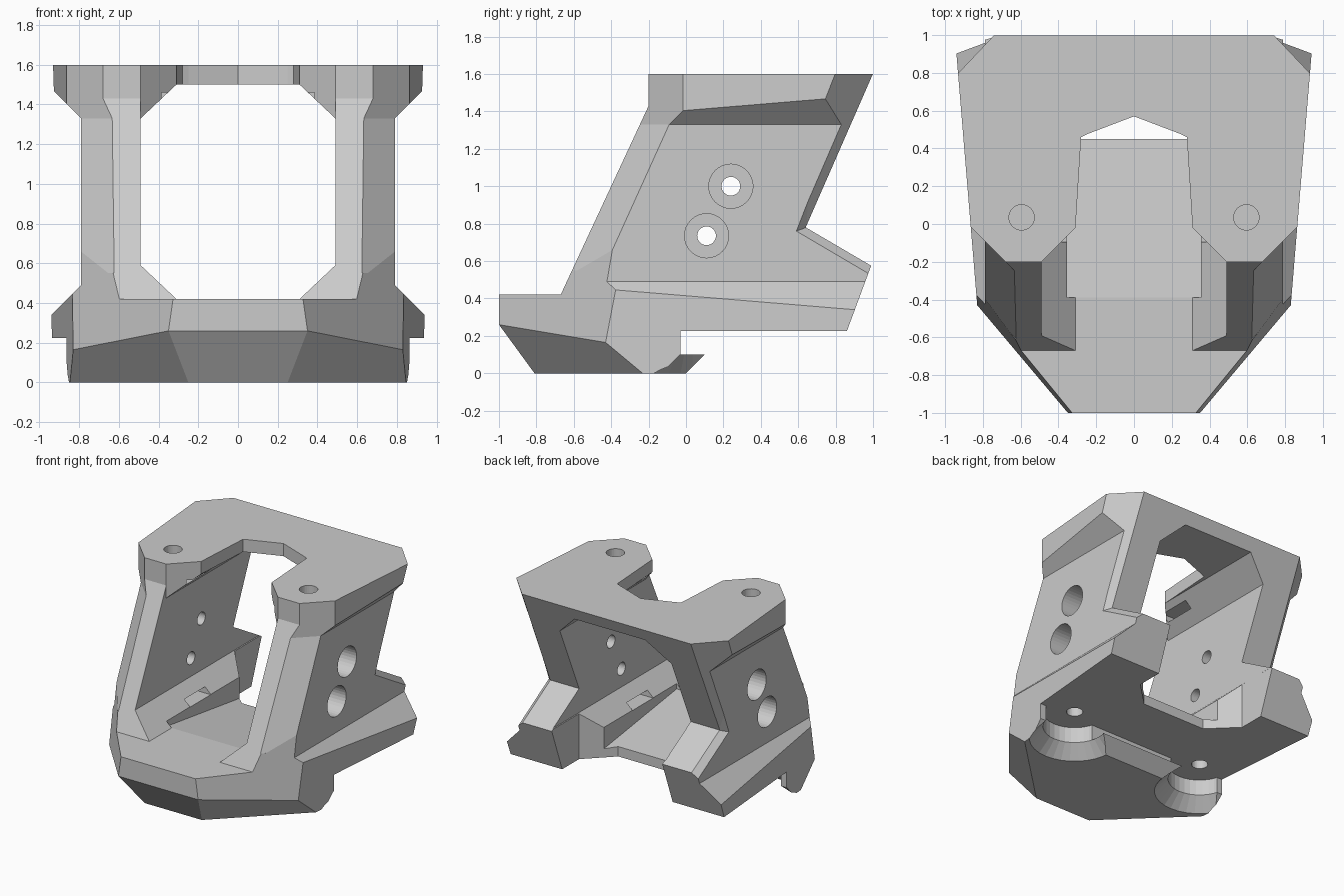
import bpy, bmesh
from mathutils import Vector
from math import pi

if "Cube" in bpy.data.objects:
    bpy.data.objects.remove(bpy.data.objects["Cube"], do_unlink=True)

grey = bpy.data.materials.new("matte grey")
grey.use_nodes = True
grey.diffuse_color = (0.6, 0.6, 0.6, 1)
grey.node_tree.nodes["Principled BSDF"].inputs["Base Color"].default_value = (0.6, 0.6, 0.6, 1)


def finish(bm, name):
    bmesh.ops.recalc_face_normals(bm, faces=bm.faces[:])
    me = bpy.data.meshes.new(name)
    bm.to_mesh(me)
    bm.free()
    me.materials.append(grey)
    ob = bpy.data.objects.new(name, me)
    bpy.context.collection.objects.link(ob)
    return ob


def prism(name, pts, axis, lo, hi):
    """Extrude a 2D outline along an axis from lo to hi."""
    place = {"X": lambda a, b, t: (t, a, b),
             "Y": lambda a, b, t: (a, t, b),
             "Z": lambda a, b, t: (a, b, t)}[axis]
    bm = bmesh.new()
    face = bm.faces.new([bm.verts.new(place(a, b, lo)) for a, b in pts])
    ext = bmesh.ops.extrude_face_region(bm, geom=[face])
    move = Vector(place(0, 0, hi - lo))
    bmesh.ops.translate(bm, vec=move, verts=[g for g in ext["geom"] if isinstance(g, bmesh.types.BMVert)])
    return finish(bm, name)


def hull(name, pts):
    bm = bmesh.new()
    for p in pts:
        bm.verts.new(p)
    bmesh.ops.convex_hull(bm, input=bm.verts[:])
    return finish(bm, name)


def rod(name, r1, r2, loc, depth, along_x=False, sides=32):
    bpy.ops.mesh.primitive_cone_add(vertices=sides, radius1=r1, radius2=r2, depth=depth, location=loc,
                                    rotation=(0, pi / 2 if along_x else 0, 0))
    ob = bpy.context.object
    ob.name = name
    ob.data.materials.append(grey)
    return ob


def combine(body, tool, operation="DIFFERENCE"):
    tool.hide_render = True
    bpy.context.view_layer.update()
    mod = body.modifiers.new(tool.name, "BOOLEAN")
    mod.operation, mod.solver, mod.object = operation, "EXACT", tool
    bpy.context.view_layer.objects.active = body
    bpy.ops.object.modifier_apply(modifier=mod.name)
    bpy.data.objects.remove(tool, do_unlink=True)


def mirrored(half):
    """Complete a right-hand outline across x = 0."""
    return half + [(-a, b) for a, b in reversed(half) if a > 0]


# Outer envelope: a block trimmed by planes given as three points
bm = bmesh.new()
bmesh.ops.create_cube(bm, size=1)
for v in bm.verts:
    v.co = (v.co.x * 2.4, v.co.y * 2.3 + 0.15, v.co.z * 1.6 + 0.8)
planes = [
    ((0.83, -0.43, 0), (0.94, 0.9, 0), (0.83, -0.43, 1)),             # flank
    ((0.35, -1, 0.26), (0.83, -0.43, 0.165), (0.83, -0.38, 0.455)),   # front diagonal
    ((0.35, -1, 0.26), (0.83, -0.43, 0.165), (0.25, -0.81, 0)),       # lower diagonal
    ((0, -1, 0.26), (0.25, -1, 0.26), (0.25, -0.81, 0)),              # lower front
]
centre = Vector((0, 0, 0.8))
for plane in planes:
    for s in (1, -1):
        a, b, c = [Vector((s * p[0], p[1], p[2])) for p in plane]
        n = (b - a).cross(c - a).normalized()
        if n.dot(centre - a) > 0:
            n = -n
        cut = bmesh.ops.bisect_plane(bm, geom=bm.verts[:] + bm.edges[:] + bm.faces[:], dist=1e-5,
                                     plane_co=a, plane_no=n, clear_outer=True)
        edges = [e for e in cut["geom_cut"] if isinstance(e, bmesh.types.BMEdge) and e.is_boundary]
        if edges:
            bmesh.ops.holes_fill(bm, edges=edges)
body = finish(bm, "bracket_body")

# Side profile: foot tongue, rear tabs, leaning uprights, front lip
side = [(-1.1, -0.1), (-0.1, -0.1), (0.1, 0.1), (-0.03, 0.1), (-0.03, 0.225), (0.86, 0.225),
        (0.99, 0.575), (0.64, 0.78), (1.043, 1.7), (-0.2, 1.7), (-0.2, 1.43), (-0.67, 0.42), (-1.1, 0.42)]
combine(body, prism("side_profile", side, "X", -1.5, 1.5), "INTERSECT")

# Window through the middle, with chamfered corners
window = mirrored([(0.31, 0.42), (0.49, 0.59), (0.49, 1.33), (0.31, 1.5)])
combine(body, prism("window", window, "Y", -1.3, 1.4))

# Floor sloping down to the back
floor = [(-0.39, 0.42), (0.8, 0.255), (0.8, 0.47), (-0.39, 0.47)]
combine(body, prism("floor_slope", floor, "X", -0.355, 0.355))

# Notch in the top plate and notch between the rear tabs
notch = mirrored([(0.49, -0.4), (0.49, -0.2), (0.31, -0.02), (0.28, 0.46), (0.25, 0.475), (0, 0.57)])
combine(body, prism("top_notch", notch, "Z", 1.3, 1.8))
rear = mirrored([(0.28, 0.45), (0.485, 0.65), (0.485, 1.3)])
combine(body, prism("rear_notch", rear, "Z", 0.1, 0.9))

for s in (1, -1):
    # Recessed side panel
    panel = [(s * x, z) for x, z in [(0.79, 0.49), (0.79, 1.33), (1.2, 1.74), (1.2, 0.08)]]
    combine(body, prism("side_recess", panel, "Y", -1.4, 1.4))

    # Leaning chamfer on the outer front edge of the upright
    edge = [(0.88, 1.75), (0.88, 1.33), (1.233, 0.55), (1.8, 0.55), (1.8, 1.75)]
    combine(body, hull("front_chamfer", [(s * (d + t) / 2, (t - d) / 2, z)
                                         for d, z in edge for t in (-0.6, 1.6)]))

    # Leaning chamfer on the outer back edge
    back = [(0.74, 1.065, 1.75), (1.1, 0.685, 1.75), (0.74, 0.645, 0.78), (1.1, 0.25, 0.636),
            (0.74, 1.24, 0.43), (1.1, 0.845, 0.287), (0.74, 1.24, 1.75), (1.1, 1.24, 1.75)]
    combine(body, hull("back_chamfer", [(s * x, y, z) for x, y, z in back]))

    # Counterbored screw holes through the side wall
    for y, z in ((0.24, 1.0), (0.11, 0.735)):
        combine(body, rod("side_bore", 0.118, 0.118, (s * 0.82, y, z), 0.4, True))
        combine(body, rod("side_hole", 0.05, 0.05, (s * 0.6, y, z), 0.6, True))

    # Vertical screw holes with nut slots opening to the window
    cx, cy = s * 0.595, 0.035
    slot = [(s * x, cy + y) for x, y in [(0.25, -0.13), (0.67, -0.13), (0.745, 0), (0.67, 0.13), (0.25, 0.13)]]
    combine(body, rod("top_hole", 0.067, 0.067, (cx, cy, 1.6), 0.36))
    combine(body, prism("top_nut_slot", slot, "Z", 1.41, 1.46))
    combine(body, rod("bottom_hole", 0.06, 0.06, (cx, cy, 0.3), 0.4))
    combine(body, prism("bottom_nut_slot", slot, "Z", 0.46, 0.51))

    # Foot clearance around the lower screws, flared at the bottom
    combine(body, rod("foot_clearance", 0.23, 0.23, (cx, cy, 0.0625), 0.325))
    combine(body, rod("foot_flare", 0.35, 0.23, (cx, cy, 0.04), 0.12))
    step = [(-0.15, -0.02), (-0.03, 0.1), (-0.03, 0.225), (0.3, 0.225), (0.3, -0.02)]
    combine(body, prism("foot_step", step, "X", *sorted((s * 0.62, s * 1.2))))

for poly in body.data.polygons:
    poly.use_smooth = False
    poly.material_index = 0
